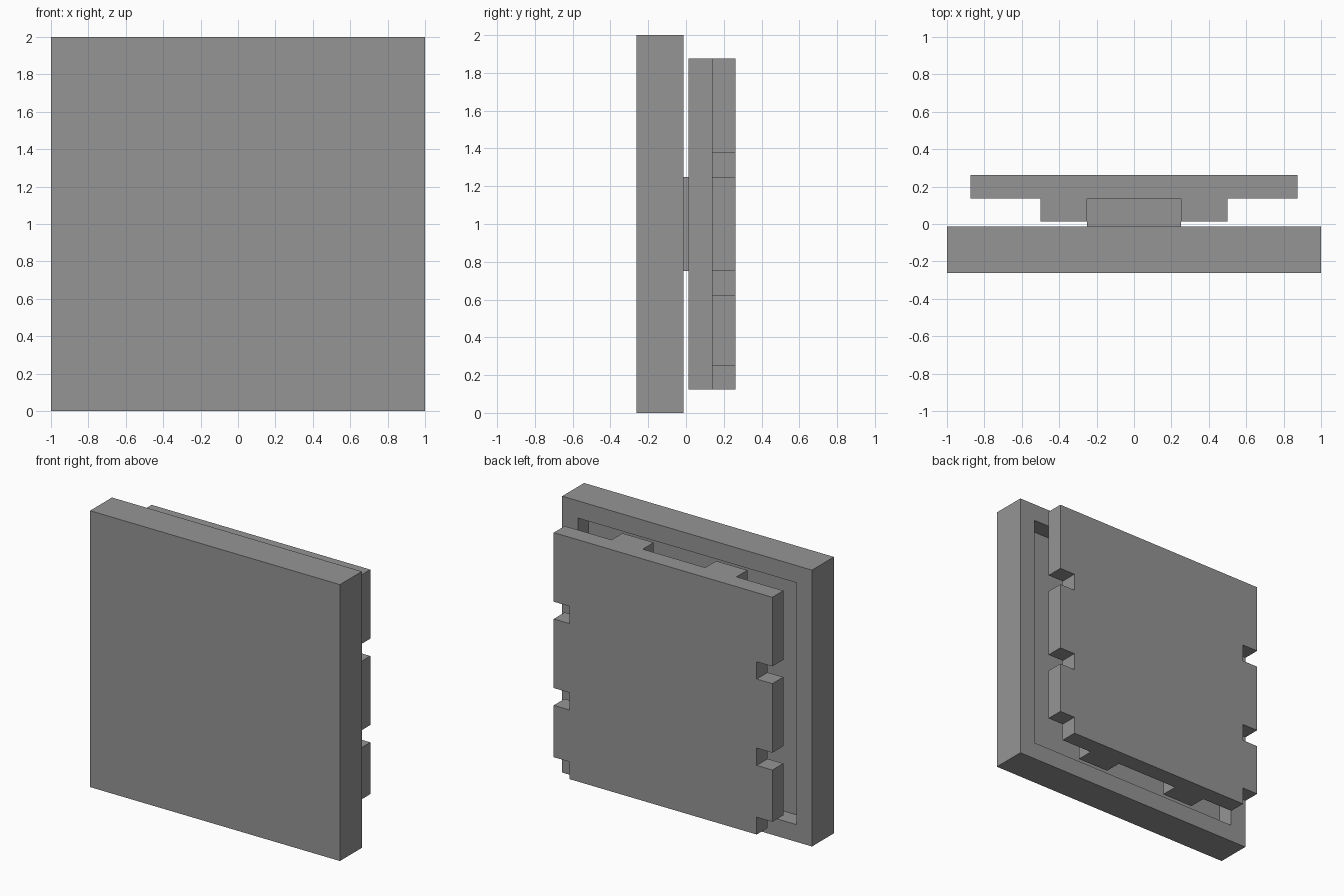
import bpy, bmesh
from mathutils import Vector

if "Cube" in bpy.data.objects:
    bpy.data.objects.remove(bpy.data.objects["Cube"])

grey = bpy.data.materials.new("stone grey")
grey.diffuse_color = (0.3, 0.3, 0.3, 1)
grey.use_nodes = True
grey.node_tree.nodes["Principled BSDF"].inputs["Base Color"].default_value = grey.diffuse_color


def finish(name, bm):
    bmesh.ops.recalc_face_normals(bm, faces=bm.faces[:])
    mesh = bpy.data.meshes.new(name)
    bm.to_mesh(mesh)
    bm.free()
    mesh.materials.append(grey)
    obj = bpy.data.objects.new(name, mesh)
    bpy.context.collection.objects.link(obj)
    return obj


def box(bm, x, y, z):
    """Box from (min, max) pairs."""
    verts = bmesh.ops.create_cube(bm, size=1)["verts"]
    for v in verts:
        v.co = Vector([(a + b) / 2 + c * (b - a) for (a, b), c in zip((x, y, z), v.co)])


# Front slab with a square pocket sunk into its back
bm = bmesh.new()
box(bm, (-1, 1), (-0.2625, -0.0125), (0, 2))
bm.normal_update()
back = max(bm.faces, key=lambda f: f.normal.y)
bmesh.ops.inset_individual(bm, faces=[back], thickness=0.125, use_even_offset=True)
floor = bmesh.ops.extrude_discrete_faces(bm, faces=[back])["faces"][0]
bmesh.ops.translate(bm, verts=floor.verts[:], vec=(0, -0.125, 0))
finish("front_slab", bm)

# Centre post joining the slab to the back plate
bm = bmesh.new()
box(bm, (-0.25, 0.25), (-0.1375, 0.1375), (0.75, 1.25))
finish("centre_post", bm)

# Two upright rails behind the back plate
for side, name in ((-1, "left_rail"), (1, "right_rail")):
    bm = bmesh.new()
    box(bm, sorted((side * 0.25, side * 0.5)), (0.0125, 0.1375), (0.125, 1.875))
    finish(name, bm)

# Back plate: notched outline, mirrored left to right, then extruded
half = [(0.75, 0.125), (0.75, 0.25), (0.875, 0.25), (0.875, 0.625),
        (0.75, 0.625), (0.75, 0.75), (0.875, 0.75), (0.875, 1.25),
        (0.75, 1.25), (0.75, 1.375), (0.875, 1.375), (0.875, 1.875)]
outline = half + [(-x, z) for x, z in reversed(half)]
bm = bmesh.new()
face = bm.faces.new([bm.verts.new((x, 0.1375, z)) for x, z in outline])
extruded = bmesh.ops.extrude_face_region(bm, geom=[face])["geom"]
bmesh.ops.translate(bm, vec=(0, 0.125, 0),
                    verts=[g for g in extruded if isinstance(g, bmesh.types.BMVert)])
finish("back_plate", bm)
